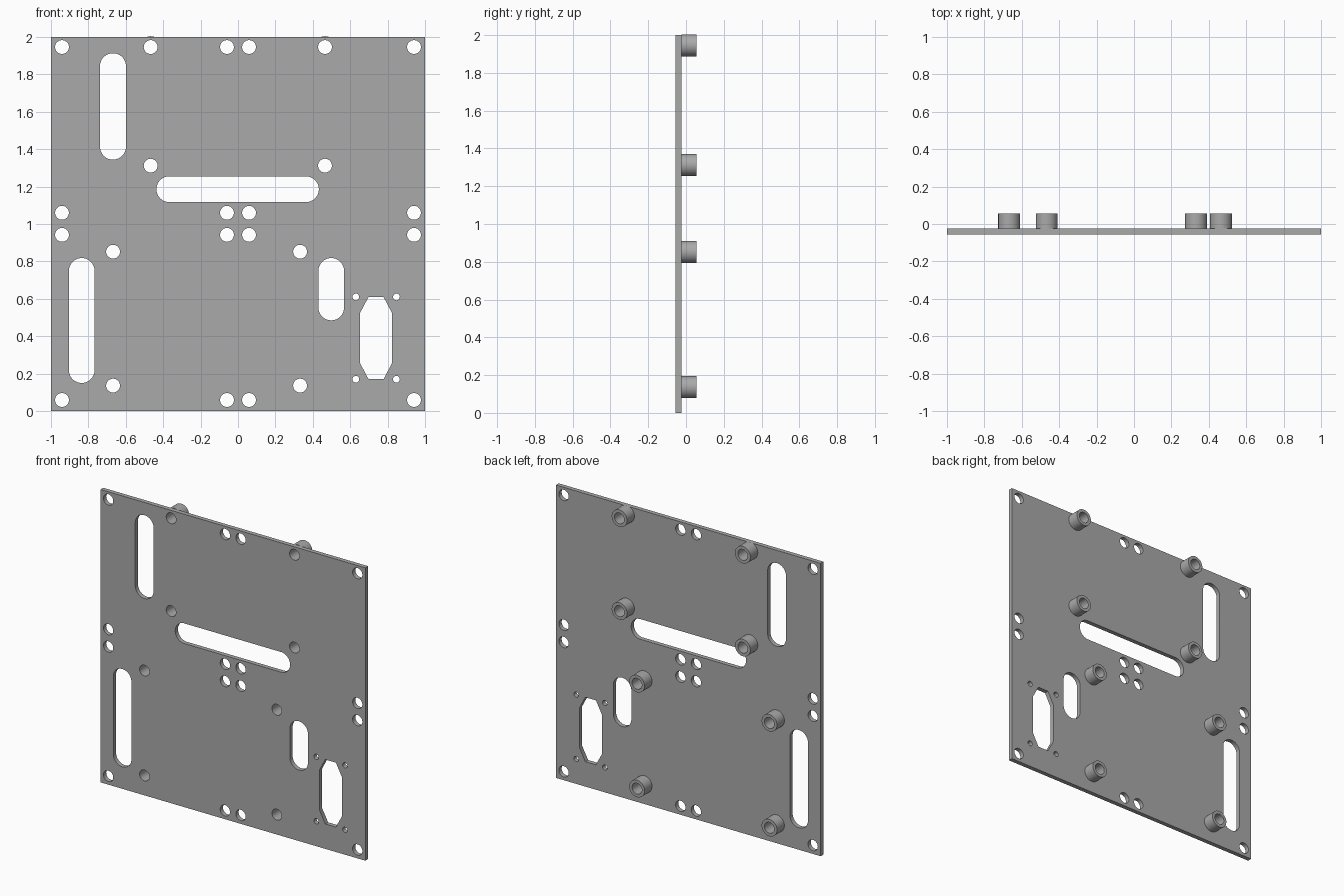
import bpy
import bmesh
from math import cos, sin, pi

cube = bpy.data.objects.get("Cube")
if cube:
    bpy.data.objects.remove(cube)

grey = bpy.data.materials.new("plain grey")
grey.use_nodes = True
colour = (0.4, 0.4, 0.4, 1)
grey.diffuse_color = colour
grey.node_tree.nodes["Principled BSDF"].inputs["Base Color"].default_value = colour

FRONT, FACE, TIP = -0.055, -0.025, 0.055
BORE = 0.037


def circle(x, z, r, n=40):
    return [(x + r * cos(2 * pi * i / n), z + r * sin(2 * pi * i / n)) for i in range(n)]


def slot(x0, x1, z0, z1, n=40):
    """Rectangle with fully rounded ends along its longer side."""
    r = min(x1 - x0, z1 - z0) / 2
    cx, cz = (x0 + x1) / 2, (z0 + z1) / 2
    dx, dz = (x1 - x0) / 2 - r, (z1 - z0) / 2 - r
    points = []
    for i in range(n):
        a = 2 * pi * (i + 0.5) / n
        points.append((cx + (dx if cos(a) > 0 else -dx) + r * cos(a),
                       cz + (dz if sin(a) > 0 else -dz) + r * sin(a)))
    return points


def solid(name, loops, y0, y1):
    """Fill an outline with holes, then extrude it from y0 to y1."""
    bm = bmesh.new()
    for loop in loops:
        verts = [bm.verts.new((x, y0, z)) for x, z in loop]
        for a, b in zip(verts, verts[1:] + verts[:1]):
            bm.edges.new((a, b))
    bmesh.ops.triangle_fill(bm, use_beauty=True, edges=bm.edges[:], normal=(0, -1, 0))
    result = bmesh.ops.extrude_face_region(bm, geom=bm.faces[:], use_keep_orig=True)
    moved = [g for g in result["geom"] if isinstance(g, bmesh.types.BMVert)]
    bmesh.ops.translate(bm, verts=moved, vec=(0, y1 - y0, 0))
    bmesh.ops.recalc_face_normals(bm, faces=bm.faces[:])
    mesh = bpy.data.meshes.new(name)
    bm.to_mesh(mesh)
    bm.free()
    mesh.materials.append(grey)
    obj = bpy.data.objects.new(name, mesh)
    bpy.context.collection.objects.link(obj)
    bpy.ops.object.select_all(action="DESELECT")
    obj.select_set(True)
    bpy.context.view_layer.objects.active = obj
    bpy.ops.object.shade_smooth_by_angle(angle=pi / 6)
    return obj


# Hole positions
standoffs = [(x, z) for x in (-0.467, 0.465) for z in (1.312, 1.946)]
standoffs += [(x, z) for x in (-0.668, 0.332) for z in (0.136, 0.852)]
mounts = [(x, z) for x in (-0.941, -0.059, 0.059, 0.941)
          for z in (0.059, 0.942, 1.06, 1.946)]
screws = [(x, z) for x in (0.63, 0.847) for z in (0.17, 0.61)]

# Plate outline and openings
outline = [(-1, 0), (1, 0), (1, 2), (-1, 2)]
socket = [(0.738 + x, 0.39 + z) for x, z in (
    (-0.04, -0.22), (0.04, -0.22), (0.085, -0.135), (0.085, 0.135),
    (0.04, 0.22), (-0.04, 0.22), (-0.085, 0.135), (-0.085, -0.135))]
slots = [slot(-0.738, -0.599, 1.344, 1.913), slot(-0.436, 0.432, 1.117, 1.255),
         slot(-0.904, -0.767, 0.15, 0.818), slot(0.43, 0.567, 0.485, 0.818)]
holes = [circle(x, z, BORE) for x, z in mounts + standoffs]
holes += [circle(x, z, 0.018, 24) for x, z in screws]
solid("mounting_plate", [outline, socket] + slots + holes, FRONT, FACE)

# Hollow standoffs on the back
for i, (x, z) in enumerate(standoffs, 1):
    solid(f"standoff_{i}", [circle(x, z, 0.058), circle(x, z, BORE)], FACE, TIP)
